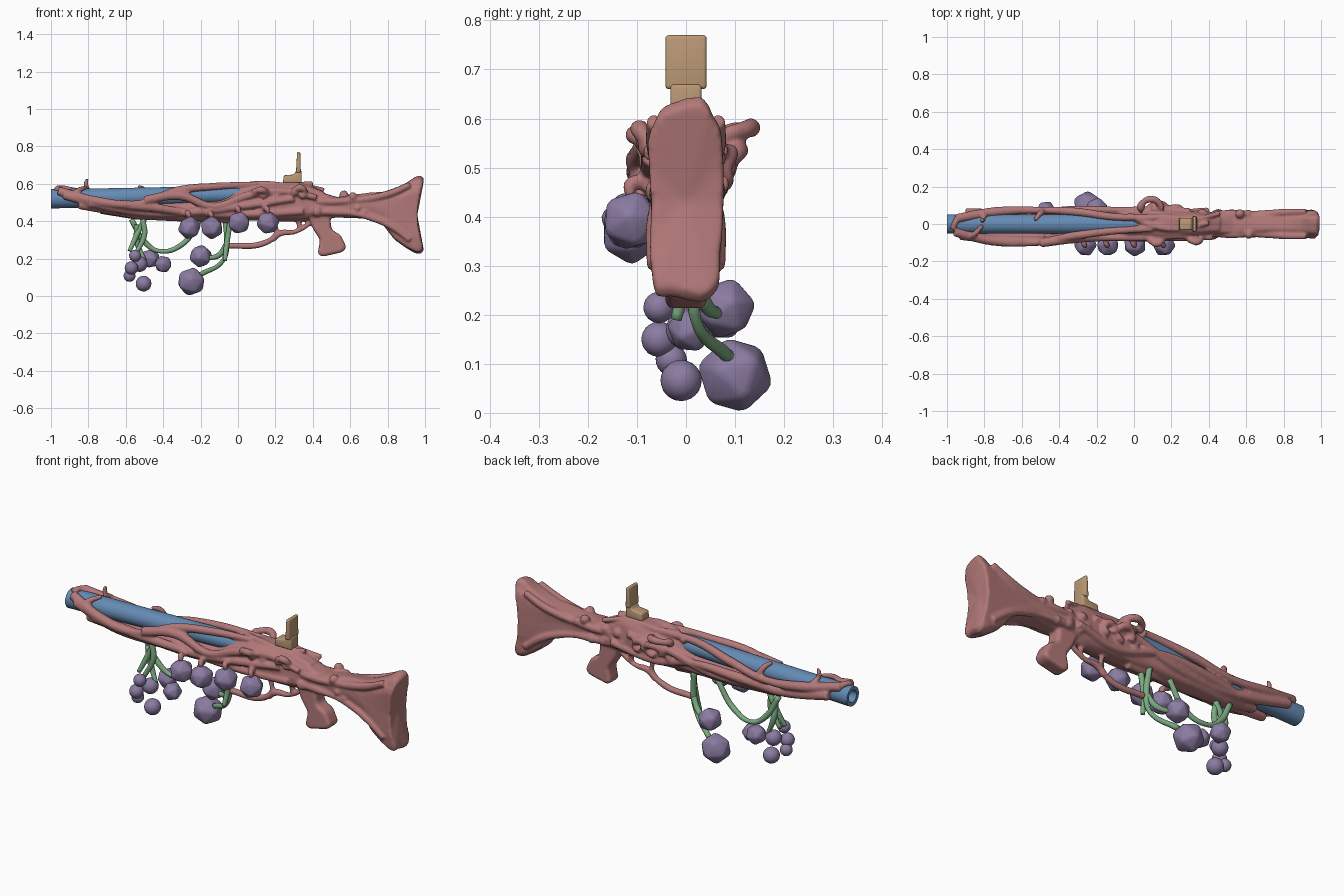
import bpy, bmesh, random
from math import sin, cos, pi, copysign, radians
from mathutils import Vector, Matrix

if "Cube" in bpy.data.objects:
    bpy.data.objects.remove(bpy.data.objects["Cube"])

random.seed(4)

def mat(name, c):
    m = bpy.data.materials.new(name)
    m.diffuse_color = (*c, 1)
    m.use_nodes = True
    m.node_tree.nodes["Principled BSDF"].inputs["Base Color"].default_value = m.diffuse_color
    return m

WOOD = mat("red_wood", (0.45, 0.19, 0.19))
STEEL = mat("blue_steel", (0.13, 0.26, 0.46))
STEM = mat("green_stem", (0.2, 0.4, 0.22))
FRUIT = mat("purple_fruit", (0.26, 0.2, 0.36))
TAN = mat("tan_sight", (0.5, 0.32, 0.18))

def make(name, bm, m, smooth=True):
    bmesh.ops.recalc_face_normals(bm, faces=bm.faces)
    for f in bm.faces:
        f.smooth = smooth
    me = bpy.data.meshes.new(name)
    bm.to_mesh(me)
    bm.free()
    ob = bpy.data.objects.new(name, me)
    bpy.context.collection.objects.link(ob)
    me.materials.append(m)
    return ob

def loft(name, stations, width, m, power=0.75, ripple=0.035, n=32):
    """Skin of rounded sections (x, z bottom, z top); width(x) gives the half width."""
    bm = bmesh.new()
    rings = []
    for x, zb, zt in stations:
        ring = []
        for i in range(n):
            a = 2 * pi * i / n
            k = 1 + ripple * (sin(5 * a + 7 * x) + 0.6 * sin(9 * a - 11 * x))
            c, s = cos(a), sin(a)
            ring.append(bm.verts.new((x, k * width(x) * copysign(abs(c) ** power, c),
                        (zb + zt) / 2 + k * (zt - zb) / 2 * copysign(abs(s) ** power, s))))
        rings.append(ring)
    for p, q in zip(rings, rings[1:]):
        for i in range(n):
            bm.faces.new((p[i], p[(i + 1) % n], q[(i + 1) % n], q[i]))
    for end in (rings[0], rings[-1]):
        bmesh.ops.poke(bm, faces=[bm.faces.new(end)])
    return make(name, bm, m)

def slab(name, pts, w, m, bev=.007):
    """Side profile in x, z extruded to half width w, edges rounded."""
    bm = bmesh.new()
    f = bm.faces.new([bm.verts.new((x, -w, z)) for x, z in pts])
    g = bmesh.ops.extrude_face_region(bm, geom=[f])
    bmesh.ops.translate(bm, verts=[v for v in g["geom"] if isinstance(v, bmesh.types.BMVert)], vec=(0, 2 * w, 0))
    bmesh.ops.bevel(bm, geom=list(bm.edges), offset=bev, segments=3, profile=.5, affect="EDGES", clamp_overlap=True)
    return make(name, bm, m, False)

def vine(name, pts, r, m=WOOD, tip=0.75):
    """Tapering, slightly knobbly tube through points."""
    cu = bpy.data.curves.new(name, "CURVE")
    cu.dimensions = "3D"
    cu.bevel_depth, cu.bevel_resolution, cu.use_fill_caps, cu.resolution_u = r, 3, True, 8
    sp = cu.splines.new("BEZIER")
    sp.bezier_points.add(len(pts) - 1)
    for i, (b, p) in enumerate(zip(sp.bezier_points, pts)):
        b.co = p
        b.handle_left_type = b.handle_right_type = "AUTO"
        b.radius = (1 + (tip - 1) * i / (len(pts) - 1)) * (1 + 0.15 * sin(i * 2.3))
    tmp = bpy.data.objects.new(name, cu)
    bpy.context.collection.objects.link(tmp)
    bpy.context.view_layer.update()
    me = bpy.data.meshes.new_from_object(tmp.evaluated_get(bpy.context.evaluated_depsgraph_get()))
    bpy.data.objects.remove(tmp)
    bm = bmesh.new()
    bm.from_mesh(me)
    bmesh.ops.remove_doubles(bm, verts=bm.verts, dist=0.0002)
    return make(name, bm, m)

def wrap(x0, x1, side, degs, r):
    """Vine over the gun's oval girth: evenly spaced in x, at the given heights in degrees."""
    pts = []
    for i, d in enumerate(degs):
        x = x0 + (x1 - x0) * i / (len(degs) - 1)
        t = min(1, 1 + x)
        a = radians(d)
        swell = .03 * max(0, 1 - ((x + .62) / .35) ** 2) if side < 0 else 0
        pts.append((x, side * (.057 + .018 * min(1, 2 * t) + swell) * cos(a), .522 - .02 * t + (.055 + .045 * t) * sin(a)))
    return vine("vine", pts, r)

def ball(name, c, r, m, facets=False):
    """Round or bevel-faceted ball."""
    bm = bmesh.new()
    turn = Matrix.Rotation(random.random() * 3, 4, "Z") @ Matrix.Rotation(random.random(), 4, "X")
    bmesh.ops.create_icosphere(bm, subdivisions=1 if facets else 3, radius=r * (1.07 if facets else 1),
                               matrix=Matrix.Translation(c) @ turn)
    if facets:
        bmesh.ops.bevel(bm, geom=list(bm.edges), offset=r * .13, segments=2, profile=.5, affect="EDGES")
    return make(name, bm, m)

# Barrel with recessed muzzle
barrel = loft("barrel", [(-.94, .49, .55), (-.999, .488, .552), (-1, .468, .572), (-.7, .476, .576), (0.03, .5, .59)],
              lambda x: .032 if x in (-.94, -.999) else .052, STEEL, 1, 0)

# Solid wooden core: stock, receiver, fore-end, grip
stock = loft("stock", [(.36, .41, .58), (.53, .42, .53), (.7, .415, .55), (.78, .375, .555), (.84, .3, .575),
                       (.9, .255, .6), (.945, .228, .63), (.975, .225, .638), (.995, .245, .62)],
             lambda x: .06 + .11 * (x - .52) ** 2, WOOD, .6)
# Hollow the butt plate and pinch its waist
for v in stock.data.vertices:
    if v.co.x > .8:
        dip = max(0, 1 - ((v.co.z - .43) / .19) ** 2) * (v.co.x - .8) / .19
        v.co.x -= .035 * dip
        v.co.y *= 1 - .12 * dip
wood = [
    stock,
    loft("receiver", [(-.12, .41, .5), (-.02, .405, .575), (.15, .4, .607), (.34, .4, .61), (.46, .42, .56)],
         lambda x: .075 - .3 * (x - .18) ** 2, WOOD),
    loft("fore_end", [(-.74, .44, .475), (-.55, .41, .49), (-.3, .4, .5), (.02, .41, .52)],
         lambda x: .062 - .08 * x ** 4 - .03 * x ** 2, WOOD),
    slab("grip", [(.37, .44), (.4, .36), (.44, .3), (.425, .225), (.45, .21), (.56, .235), (.58, .26),
                  (.55, .325), (.5, .355), (.49, .44)], .042, WOOD, .016),
]

# Long vines: front, back, underside, top
for x0, x1, side, degs in [(-.96, .1, -1, (45, -10, -15, 40, 60, 70)), (-.93, .3, -1, (20, -35, -60, -35, -10, 10)),
                           (-.8, .35, -1, (-20, -25, -45, -40, -30)), (-.5, .42, -1, (0, 20, -15, 20, 35, 15)),
                           (-.95, .12, 1, (60, 10, 0, 30, 60, 60)), (-.9, .3, 1, (0, -40, -50, -30, 10, 20)),
                           (-.6, .4, 1, (-50, -20, -10, -45, -20)), (-.85, .05, -1, (-30, -75, -85, -95))]:
    wood.append(wrap(x0, x1, side, degs, .025))
for x0, x1, side, degs in [(-.79, -.81, 1, (0, 40, 80)), (-.48, -.53, 1, (0, 45, 75)), (-.97, -.94, -1, (60, 100, 140)),
                           (-.9, -.81, -1, (0, 45, 85)), (-.03, .4, 1, (50, 100, 110, 85)), (.02, .46, 1, (70, 60, 70, 40))]:
    wood.append(wrap(x0, x1, side, degs, .017))
wood.append(vine("twig", [(-.81, .02, .58), (-.812, .02, .605), (-.805, .02, .628)], .013))

# Curled tendrils: open loops standing off the receiver sides
for x, side, z, r, tilt in [(.09, 1, .565, .055, .3), (.13, 1, .5, .045, .9), (.22, 1, .5, .03, 1.3),
                            (.12, -1, .55, .03, .6), (.33, -1, .555, .028, 1)]:
    pts = []
    for i in range(8):
        a = i * .75 - .6
        pts.append((x - r * cos(a), side * (.08 + r * max(0, sin(a)) * cos(tilt)), z + r * sin(a) * sin(tilt)))
    wood.append(vine("curl", pts, .021))

# Grain ridges spreading to the butt, mirrored, sunk into the stock
for side in (-1, 1):
    for up, spread in ((.025, .09), (-.03, -.15)):
        us = [i / 5 for i in range(6)]
        wood.append(vine("ridge", [(.42 + .5 * u, side * (.05 + .014 * u + .003 * sin(9 * u)), .48 + up + spread * u ** 3)
                                   for u in us], .019, WOOD, 1))

# Lower branch and trigger guard
wood.append(vine("branch", [(-.05, .01, .268), (.14, 0, .283), (.2, 0, .33), (.19, 0, .42)], .017))
wood.append(vine("guard", [(.18, 0, .3), (.22, 0, .333), (.31, 0, .345), (.4, 0, .4)], .018))
wood.append(vine("trigger", [(.32, 0, .42), (.33, 0, .36)], .016))

# Hooks holding the front fruit, knots on the sides
hung = [(-.26, -.112, .365), (-.14, -.112, .365), (.005, -.112, .392), (.16, -.112, .392)]
for x, y, z in hung:
    wood.append(vine("hook", [(x - .02, -.07, z + .07), (x - .005, y, z + .075), (x, y, z + .045)], .016))
for i in range(22):
    p = (random.uniform(-.1, .75), random.choice((-1, 1)) * .055, random.uniform(.44, .54))
    wood.append(ball("knot", p, random.uniform(.018, .03), WOOD))

# Fuse the wood into one grown surface
with bpy.context.temp_override(active_object=stock, object=stock, selected_objects=wood, selected_editable_objects=wood):
    bpy.ops.object.join()
stock.name = "grown_wood_body"
fuse = stock.modifiers.new("fuse", "REMESH")
fuse.mode, fuse.voxel_size, fuse.use_smooth_shade = "VOXEL", 0.006, True
soft = stock.modifiers.new("soften", "SMOOTH")
soft.factor, soft.iterations = 0.5, 8

# Green stems
for pts in [[(-.5, 0, .41), (-.54, 0, .33), (-.58, -.02, .24)],
            [(-.57, .02, .41), (-.5, .03, .29), (-.42, .035, .24), (-.3, .02, .275), (-.2, .02, .41)],
            [(-.51, -.01, .41), (-.5, -.01, .33), (-.55, -.02, .22)],
            [(-.54, 0, .38), (-.54, .02, .29), (-.5, .01, .19)],
            [(-.07, .03, .42), (-.06, .02, .28), (-.08, .02, .19), (-.2, .085, .115)],
            [(-.04, 0, .41), (-.06, 0, .28), (-.07, -.02, .19)],
            [(-.06, .02, .28), (-.1, .04, .22), (-.17, .07, .2)]]:
    vine("stem", pts, .0145, STEM, 0.9)

# Fruit: large ones faceted, small ones round
for c in hung:
    ball("fruit", c, .062, FRUIT, True)
for x, y, z, r in [(-.25, .1, .077, .077), (-.2, .08, .213, .062), (-.47, .07, .2, .053), (-.4, .01, .17, .048),
                   (-.58, -.03, .108, .032), (-.57, -.055, .15, .036), (-.55, -.055, .215, .032),
                   (-.525, 0, .17, .041), (-.505, -.01, .066, .042)]:
    ball("fruit", (x, y, z), r, FRUIT, r > .042)

# Flip-up rear sight
sight = [slab("sight_base", [(.24, .605), (.34, .605), (.34, .67), (.31, .67), (.3, .65), (.245, .645)], .032, TAN),
         slab("sight_leaf", [(.31, .66), (.336, .66), (.333, .77), (.316, .77)], .042, TAN)]

# Keep hard edges on the barrel and sight
bpy.ops.object.select_all(action="DESELECT")
for ob in sight + [barrel]:
    ob.select_set(True)
bpy.context.view_layer.objects.active = barrel
bpy.ops.object.shade_smooth_by_angle(angle=0.6)
